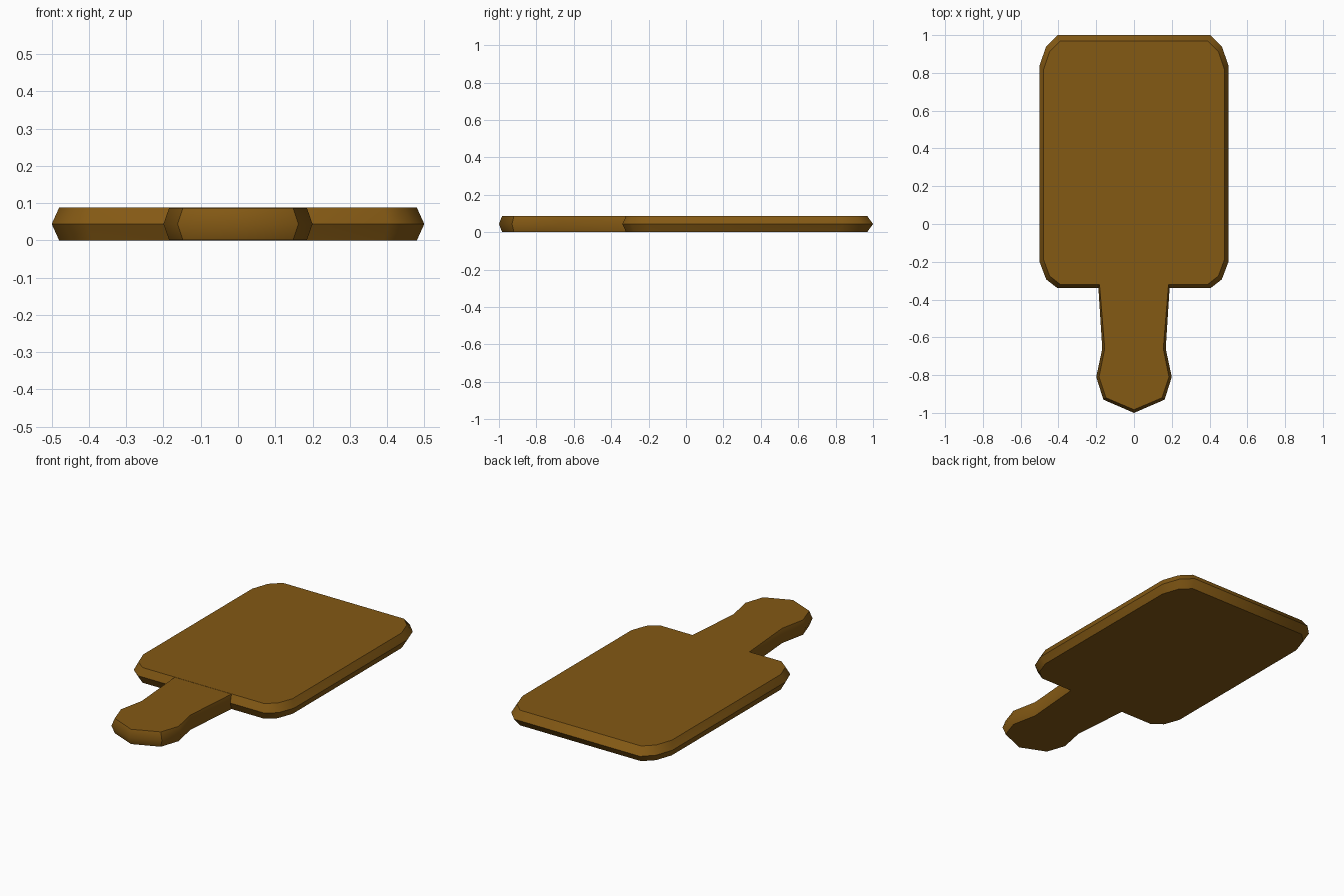
import bpy
import bmesh
import math

if "Cube" in bpy.data.objects:
    bpy.data.objects.remove(bpy.data.objects["Cube"])

wood = bpy.data.materials.new("brown_wood")
wood.diffuse_color = (0.23, 0.10, 0.007, 1)
wood.use_nodes = True
wood.node_tree.nodes["Principled BSDF"].inputs["Base Color"].default_value = wood.diffuse_color


def mirrored(half):
    """Close a right-hand half outline by mirroring it across x = 0."""
    return half + [(-x, y) for x, y in reversed(half) if x > 0]


def ridged_slab(name, outer, inner, z0, z1):
    """Slab whose wide outline sits at mid height and narrows to both faces."""
    bm = bmesh.new()
    levels = [(inner, z0), (outer, (z0 + z1) / 2), (inner, z1)]
    rings = [[bm.verts.new((x, y, z)) for x, y in mirrored(half)]
             for half, z in levels]
    n = len(rings[0])
    for lower, upper in zip(rings, rings[1:]):
        for i in range(n):
            j = (i + 1) % n
            bm.faces.new((lower[i], lower[j], upper[j], upper[i]))
    bm.faces.new(rings[0])
    bm.faces.new(rings[-1])
    bmesh.ops.recalc_face_normals(bm, faces=bm.faces[:])
    mesh = bpy.data.meshes.new(name)
    bm.to_mesh(mesh)
    bm.free()
    mesh.materials.append(wood)
    obj = bpy.data.objects.new(name, mesh)
    bpy.context.collection.objects.link(obj)
    bpy.ops.object.select_all(action='DESELECT')
    obj.select_set(True)
    bpy.context.view_layer.objects.active = obj
    bpy.ops.object.shade_smooth_by_angle(angle=math.radians(45))
    return obj


# Board with clipped corners
ridged_slab(
    "board",
    [(0.405, -0.34), (0.465, -0.293), (0.50, -0.20),
     (0.50, 0.84), (0.465, 0.94), (0.405, 1.0)],
    [(0.39, -0.32), (0.447, -0.275), (0.48, -0.185),
     (0.48, 0.815), (0.447, 0.912), (0.39, 0.968)],
    0.0, 0.088)

# Handle with a waist and a pointed end, its root sunk into the board
ridged_slab(
    "handle",
    [(0, -1.0), (0.162, -0.93), (0.20, -0.81), (0.168, -0.66), (0.19, -0.315)],
    [(0, -0.983), (0.148, -0.92), (0.185, -0.81), (0.155, -0.66), (0.183, -0.315)],
    0.001, 0.087)
